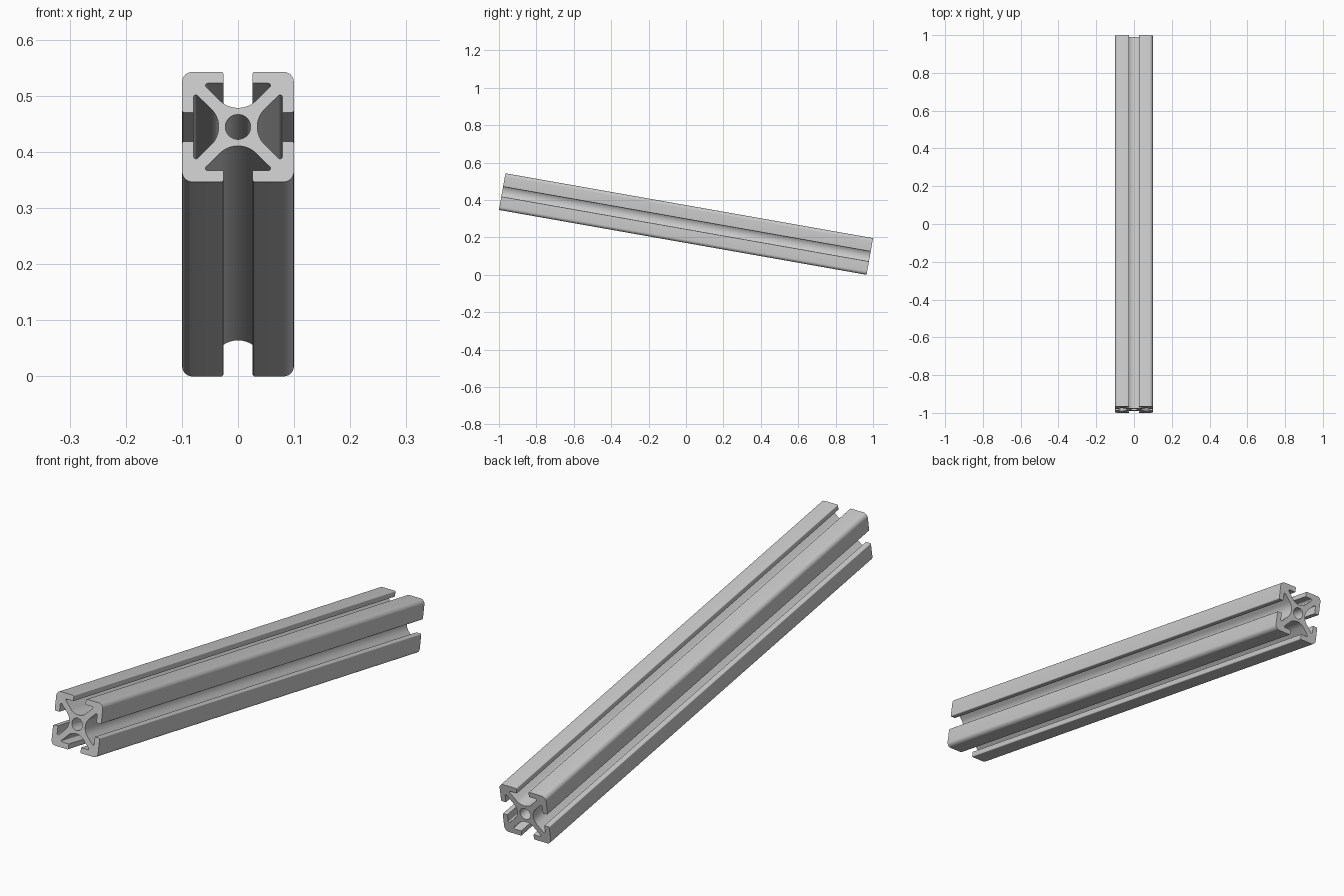
import bpy, bmesh, math
from mathutils import Vector

if "Cube" in bpy.data.objects:
    bpy.data.objects.remove(bpy.data.objects["Cube"], do_unlink=True)

WIDTH = 0.199
TILT = math.radians(10)
LENGTH = (2 - WIDTH * math.sin(TILT)) / math.cos(TILT)
HEIGHT = LENGTH * math.sin(TILT) + WIDTH * math.cos(TILT)
HALF = WIDTH / 2
HOLE_RADIUS = 0.0225

# Plain aluminium colour
metal = bpy.data.materials.new("aluminium_grey")
metal.use_nodes = True
grey = (0.6, 0.6, 0.6, 1)
metal.diffuse_color = grey
metal.node_tree.nodes["Principled BSDF"].inputs["Base Color"].default_value = grey


def fillet(prev, corner, nxt, radius):
    """Points of an arc that rounds one corner of the outline."""
    if radius == 0:
        return [corner]
    a, b = (prev - corner).normalized(), (nxt - corner).normalized()
    half_angle = a.angle(b) / 2
    centre = corner + (a + b).normalized() * radius / math.sin(half_angle)
    reach = radius / math.tan(half_angle)
    start = (corner + a * reach - centre).normalized()
    end = (corner + b * reach - centre).normalized()
    steps = 10
    # Evenly spaced directions between the two tangent points
    sweep = start.angle(end)
    return [centre + radius / math.sin(sweep)
            * (start * math.sin(sweep * (1 - i / steps)) + end * math.sin(sweep * i / steps))
            for i in range(steps + 1)]


# One eighth of the section: slot floor, web, lip underside, lip edge
eighth = [((0.019, 0.0345), 0.045), ((0.0635, 0.079), 0.004),
          ((0.026, 0.079), 0), ((0.026, HALF), 0.004)]
quarter = eighth + [((HALF, HALF), 0.018)]
quarter += [((v, u), r) for (u, v), r in reversed(eighth)]

# Four quarter turns complete the outline
corners = []
for turn in range(4):
    corners += [(Vector(p), r) for p, r in quarter]
    quarter = [((v, -u), r) for (u, v), r in quarter]
outline = []
for i, (point, radius) in enumerate(corners):
    outline += fillet(corners[i - 1][0], point, corners[(i + 1) % len(corners)][0], radius)

# Round centre bore
bore = [Vector((math.cos(a), math.sin(a))) * HOLE_RADIUS
        for a in (math.tau * i / 48 for i in range(48))]

# Fill the section between outline and bore, then extrude it along the rail
bm = bmesh.new()
edges = []
for loop in (outline, bore):
    verts = [bm.verts.new((p.x, -LENGTH / 2, p.y)) for p in loop]
    edges += [bm.edges.new((verts[i - 1], verts[i])) for i in range(len(verts))]
section = bmesh.ops.triangle_fill(bm, edges=edges, use_beauty=True)
faces = [f for f in section["geom"] if isinstance(f, bmesh.types.BMFace)]
result = bmesh.ops.extrude_face_region(bm, geom=faces, use_keep_orig=True)
moved = [v for v in result["geom"] if isinstance(v, bmesh.types.BMVert)]
bmesh.ops.translate(bm, verts=moved, vec=(0, LENGTH, 0))
bmesh.ops.recalc_face_normals(bm, faces=bm.faces)

mesh = bpy.data.meshes.new("slotted_rail")
bm.to_mesh(mesh)
bm.free()
mesh.materials.append(metal)
rail = bpy.data.objects.new("slotted_rail", mesh)
bpy.context.collection.objects.link(rail)

# Tilt the rail so that its front end is raised
rail.rotation_euler.x = -TILT
rail.location.z = HEIGHT / 2

bpy.context.view_layer.objects.active = rail
rail.select_set(True)
bpy.ops.object.shade_smooth_by_angle(angle=math.radians(30))
